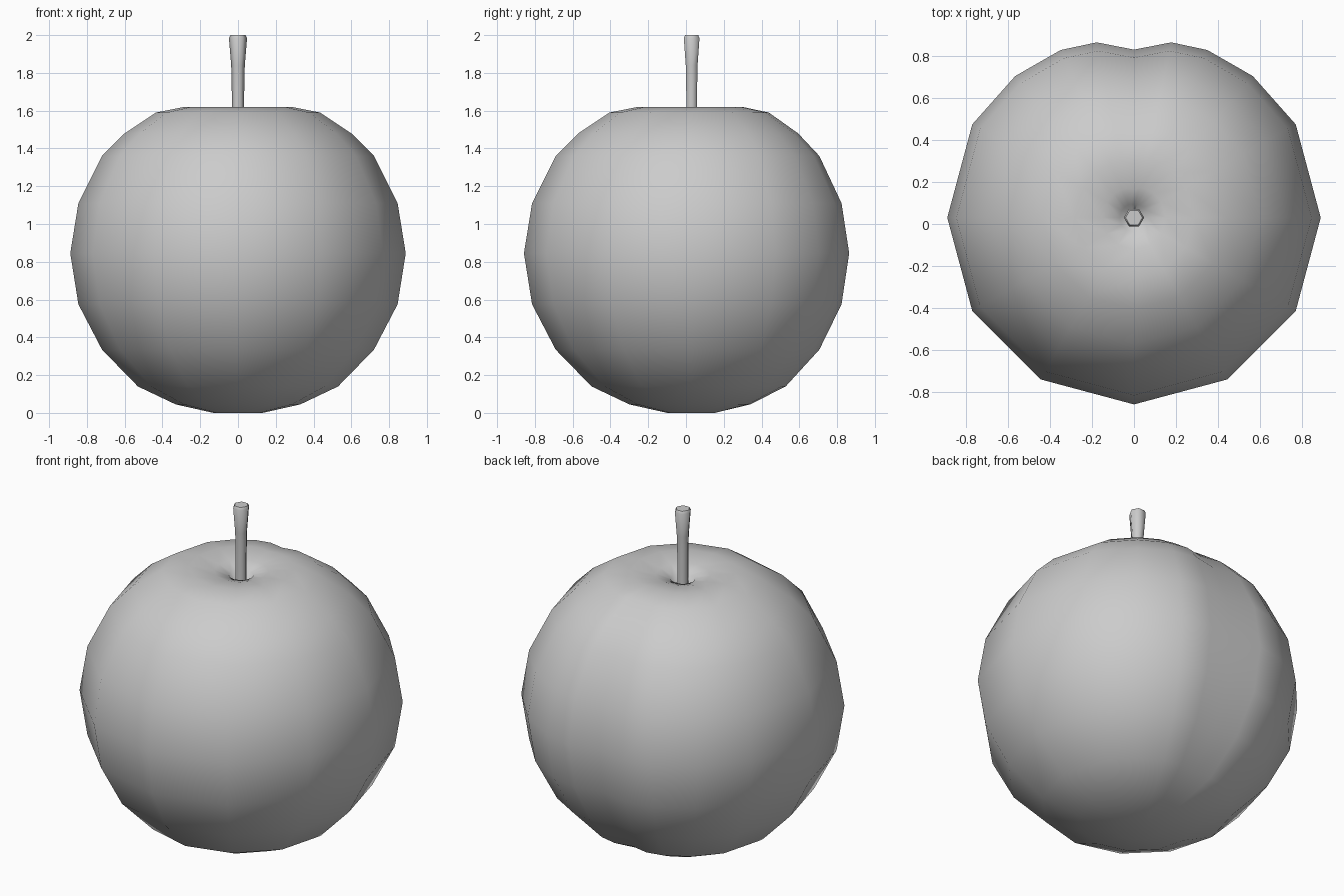
import bpy
import bmesh
from math import cos, sin, radians

if "Cube" in bpy.data.objects:
    bpy.data.objects.remove(bpy.data.objects["Cube"])

CENTRE_Y = 0.03


def make_material(name, colour):
    mat = bpy.data.materials.new(name)
    mat.use_nodes = True
    mat.diffuse_color = colour
    mat.node_tree.nodes["Principled BSDF"].inputs["Base Color"].default_value = colour
    return mat


def lathe(name, profile, spokes, mat):
    """Sweep (radius, height) rings round z; spokes are (degrees, scale)."""
    bm = bmesh.new()
    rings = [[bm.verts.new((r * s * cos(radians(a)), CENTRE_Y + r * s * sin(radians(a)), z))
              for a, s in spokes] for r, z in profile]
    count = len(spokes)
    for low, high in zip(rings, rings[1:]):
        for i in range(count):
            j = (i + 1) % count
            bm.faces.new((low[i], low[j], high[j], high[i]))
    bm.faces.new(rings[0][::-1])
    bm.faces.new(rings[-1])
    mesh = bpy.data.meshes.new(name)
    bm.to_mesh(mesh)
    bm.free()
    mesh.materials.append(mat)
    obj = bpy.data.objects.new(name, mesh)
    bpy.context.collection.objects.link(obj)
    bpy.ops.object.select_all(action="DESELECT")
    obj.select_set(True)
    bpy.context.view_layer.objects.active = obj
    bpy.ops.object.shade_smooth_by_angle(angle=radians(62))
    return obj


grey = make_material("plain grey", (0.6, 0.6, 0.6, 1))

# Fruit: twelve-sided, with finer spokes forming a groove down the back
half_back = [(0, 1), (30, 1), (50, 0.99), (66.4, 0.98), (78, 0.96)]
spokes = half_back + [(90, 0.9)] + [(180 - a, s) for a, s in reversed(half_back)]
spokes += [(a, 1) for a in range(210, 360, 30)]
fruit_profile = [
    (0.13, 0.0), (0.33, 0.045), (0.53, 0.14), (0.72, 0.335), (0.845, 0.575),
    (0.888, 0.845), (0.845, 1.11), (0.72, 1.36), (0.6, 1.48), (0.435, 1.59),
    (0.285, 1.62), (0.15, 1.6), (0.068, 1.575), (0.025, 1.5),
]
lathe("fruit_body", fruit_profile, spokes, grey)

# Stem: six-sided, flaring at the tip
stem_profile = [(0.033, 1.48), (0.033, 1.7), (0.036, 1.84), (0.048, 1.985), (0.04, 2.0)]
lathe("stem", stem_profile, [(a, 1) for a in range(0, 360, 60)], grey)
